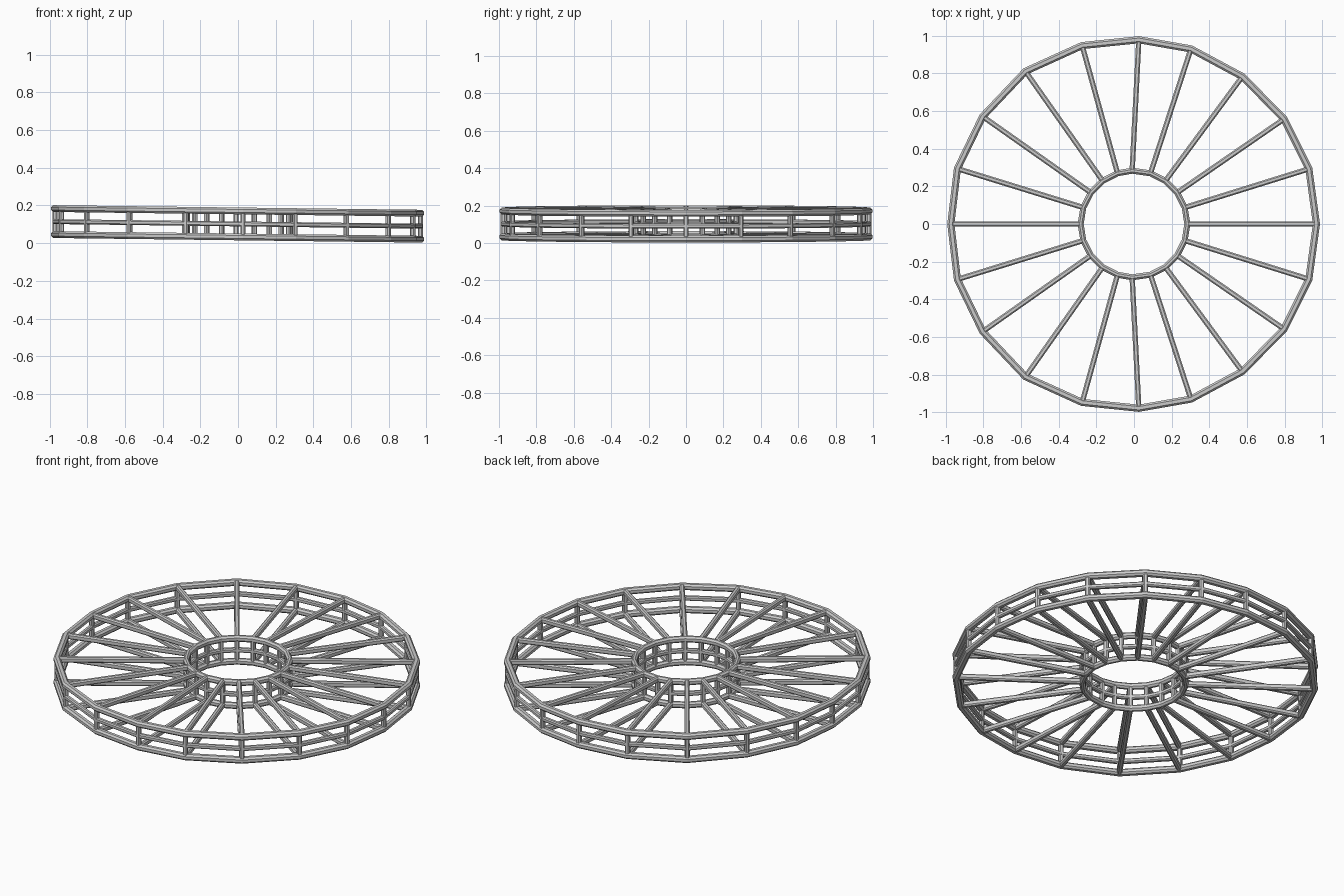
import bpy, bmesh, math
from mathutils import Vector

if "Cube" in bpy.data.objects:
    bpy.data.objects.remove(bpy.data.objects["Cube"])

# Outer rim corners for the upper half (angle in degrees, radius); mirrored to the lower half
HALF = [(0, .968), (17.5, .973), (35, .972), (53.7, .971), (72, .977), (88.5, .978),
        (106.2, .986), (125.4, .994), (144.6, .985), (162.6, .982), (180, .972)]
RIM = HALF + [(360 - a, r) for a, r in HALF[-2:0:-1]]
HUB = [(18 * i + {5: 2, 15: -2}.get(i, 0), 0.283) for i in range(20)]
LEVELS = [0.033, 0.102, 0.171]


def point(corner, z, grow=0.0):
    # the whole wheel leans down slightly towards +x
    a, r = math.radians(corner[0]), corner[1] + grow
    x, y = r * math.cos(a), r * math.sin(a)
    return Vector((x, y, z - 0.0125 * x))


def profile(w, h, c):
    # chamfered rectangle, full width w, full height h, chamfer c
    w, h = w / 2, h / 2
    return [(w, c - h), (w, h - c), (w - c, h), (c - w, h),
            (-w, h - c), (-w, c - h), (c - w, -h), (w - c, -h)]


def skin(bm, rings, closed):
    n = len(rings[0])
    for i in range(len(rings) if closed else len(rings) - 1):
        a, b = rings[i], rings[(i + 1) % len(rings)]
        for j in range(n):
            bm.faces.new((a[j], b[j], b[(j + 1) % n], a[(j + 1) % n]))
    if not closed:
        bm.faces.new(rings[0])
        bm.faces.new(rings[-1])


def rail(bm, corners, z, shape):
    skin(bm, [[bm.verts.new(point(c, z + v, u)) for u, v in shape] for c in corners], True)


def bar(bm, a, b, side, up, shape):
    skin(bm, [[bm.verts.new(p + side * u + up * v) for u, v in shape] for p in (a, b)], False)


def finish(bm, name):
    bmesh.ops.recalc_face_normals(bm, faces=bm.faces)
    mesh = bpy.data.meshes.new(name)
    bm.to_mesh(mesh)
    bm.free()
    bpy.context.collection.objects.link(bpy.data.objects.new(name, mesh))


UP = Vector((0, 0, 1))

# Rim and hub: three rails each, joined by short uprights
for name, corners, width in (("rim", RIM, .038), ("hub", HUB, .032)):
    bm = bmesh.new()
    for k, z in enumerate(LEVELS):
        size = (.026, .026, .006) if k == 1 else (width, .036, .01)
        rail(bm, corners, z, profile(*size))
    finish(bm, name + "_rails")
    bm = bmesh.new()
    for c in corners:
        out = Vector((math.cos(math.radians(c[0])), math.sin(math.radians(c[0])), 0))
        bar(bm, point(c, LEVELS[0]), point(c, LEVELS[2]), out, UP.cross(out),
            profile(.026, .026, .006))
    finish(bm, name + "_uprights")

# Spokes on the top and bottom faces
bm = bmesh.new()
for z in (LEVELS[0], LEVELS[2]):
    for inner, outer in zip(HUB, RIM):
        a, b = point(inner, z), point(outer, z)
        side = UP.cross(b - a).normalized()
        bar(bm, a, b, side, UP, profile(.028, .032, .007))
finish(bm, "spokes")
